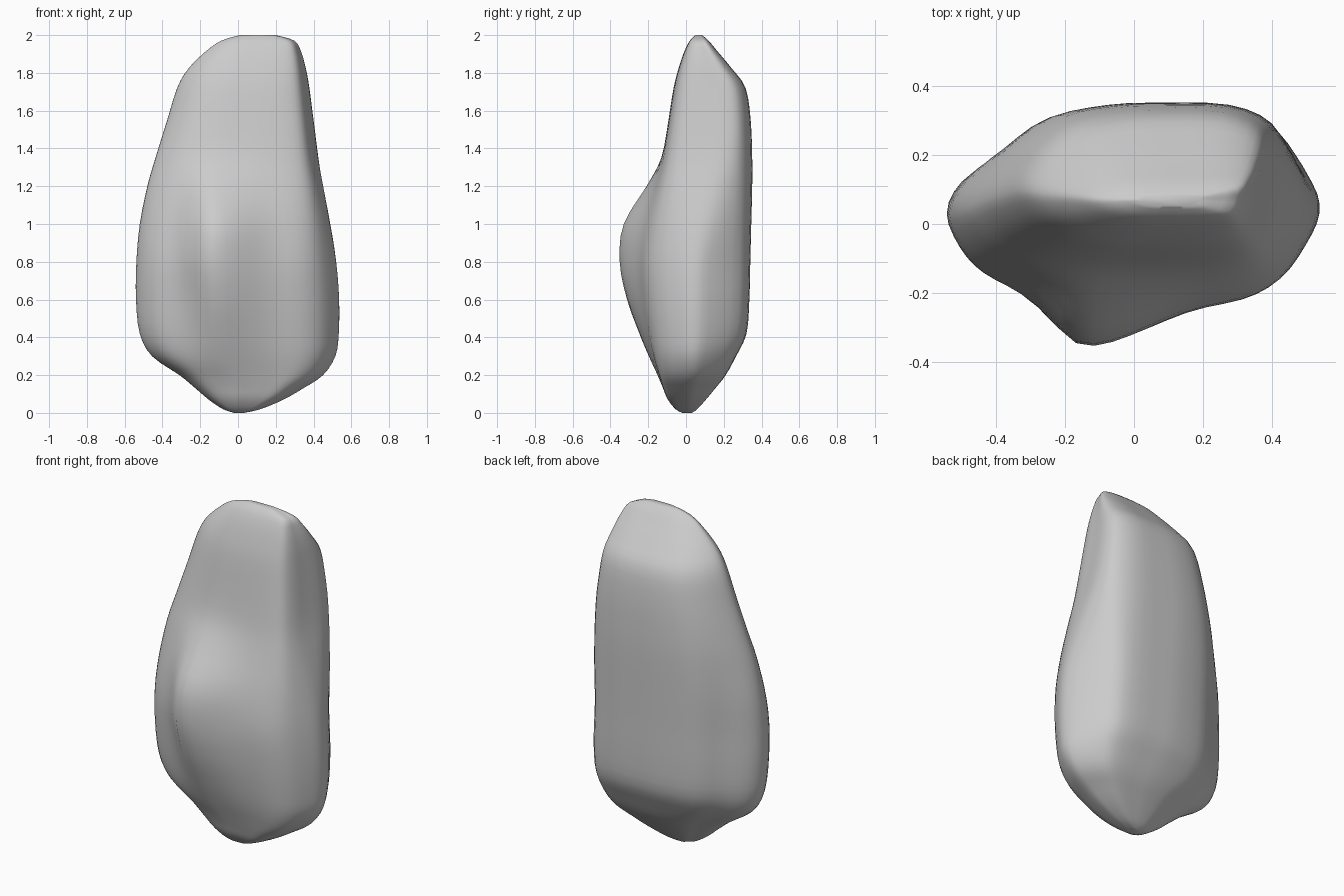
import bpy, bmesh, math

# Levels: z, left x, right x, front y (without bulge), back y, y of widest line, bulge depth
LEVELS = [
    (0.00, -0.02, 0.03, -0.02, 0.03, 0.00, 0.00),
    (0.02, -0.08, 0.12, -0.055, 0.06, 0.01, 0.00),
    (0.07, -0.155, 0.24, -0.095, 0.105, 0.015, 0.00),
    (0.13, -0.225, 0.345, -0.12, 0.155, 0.02, 0.00),
    (0.20, -0.31, 0.45, -0.14, 0.21, 0.03, 0.01),
    (0.30, -0.455, 0.515, -0.165, 0.265, 0.03, 0.03),
    (0.42, -0.52, 0.533, -0.185, 0.32, 0.03, 0.06),
    (0.60, -0.54, 0.535, -0.205, 0.335, 0.03, 0.105),
    (0.80, -0.538, 0.52, -0.215, 0.34, 0.03, 0.135),
    (1.00, -0.52, 0.493, -0.19, 0.345, 0.04, 0.14),
    (1.20, -0.48, 0.455, -0.15, 0.35, 0.05, 0.06),
    (1.35, -0.437, 0.427, -0.122, 0.35, 0.07, 0.01),
    (1.55, -0.375, 0.40, -0.092, 0.342, 0.09, 0.00),
    (1.72, -0.322, 0.378, -0.065, 0.315, 0.10, 0.00),
    (1.82, -0.265, 0.36, -0.04, 0.245, 0.09, 0.00),
    (1.91, -0.175, 0.335, -0.01, 0.17, 0.08, 0.00),
    (1.97, -0.09, 0.30, 0.02, 0.12, 0.07, 0.00),
    (2.00, 0.01, 0.20, 0.05, 0.085, 0.07, 0.00),
]
# Normalised outlines, low on the rock and high on the rock
LOW = [(-1, 0), (-.93, -.4), (-.8, -.7), (-.6, -.88), (-.3, -1), (0, -1), (.3, -1),
       (.6, -.98), (.8, -.77), (.93, -.38), (1, 0), (.96, .3), (.76, .82), (.55, .98),
       (.2, 1), (-.1, .98), (-.47, .85), (-.7, .57), (-.92, .3)]
HIGH = [(-1, 0), (-.95, -.3), (-.82, -.6), (-.6, -.85), (-.3, -.98), (0, -1), (.3, -1),
        (.62, -.95), (.82, -.8), (.91, -.45), (.95, 0), (1, .5), (.93, .8), (.65, .98),
        (.2, 1), (-.15, .98), (-.5, .87), (-.75, .62), (-.92, .3)]


def spline(rows, steps, closed):
    """Smooth curve through rows of numbers."""
    n, out = len(rows), []
    pick = (lambda i: rows[i % n]) if closed else (lambda i: rows[max(0, min(n - 1, i))])
    for i in range(n if closed else n - 1):
        for k in range(steps):
            t = k / steps
            out.append([0.5 * (2 * b + (c - a) * t + (2 * a - 5 * b + 4 * c - d) * t * t
                               + (3 * b - a - 3 * c + d) * t ** 3)
                        for a, b, c, d in zip(pick(i - 1), pick(i), pick(i + 1), pick(i + 2))])
    return out if closed else out + [list(rows[-1])]


def bulge(x, z):
    """Front ridge: steep on its left, gentle on its right."""
    centre = -0.08 - 0.06 * min(1, max(0, (z - 0.3) / 0.5))
    width = 0.13 if x < centre else 0.27
    return math.exp(-((x - centre) / width) ** 2)


low, high = spline(LOW, 3, True), spline(HIGH, 3, True)
bm = bmesh.new()
rings = []
for z, left, right, front, back, mid, depth in spline(LEVELS, 3, False):
    f = min(1, max(0, (z - 0.7) / 0.8))
    f = f * f * (3 - 2 * f)
    ring = []
    for (u0, v0), (u1, v1) in zip(low, high):
        u, v = u0 + (u1 - u0) * f, v0 + (v1 - v0) * f
        x = (left + right) / 2 + u * (right - left) / 2
        y = mid + (v * (back - mid) if v > 0 else -v * (front - mid))
        if v < 0:
            y -= max(0, depth) * bulge(x, z) * min(1, -v * 1.5)
        ring.append(bm.verts.new((x, y, min(2, max(0, z)))))
    rings.append(ring)

# Skin and end caps
n = len(low)
for a, b in zip(rings, rings[1:]):
    for i in range(n):
        j = (i + 1) % n
        bm.faces.new((a[i], a[j], b[j], b[i]))
bm.faces.new(rings[0][::-1])
bm.faces.new(rings[-1])
bmesh.ops.recalc_face_normals(bm, faces=bm.faces[:])

mesh = bpy.data.meshes.new("rock")
bm.to_mesh(mesh)
bm.free()
rock = bpy.data.objects.new("rock", mesh)
bpy.context.collection.objects.link(rock)
bpy.context.view_layer.objects.active = rock
rock.select_set(True)
bpy.ops.object.shade_smooth_by_angle(angle=math.radians(40))
